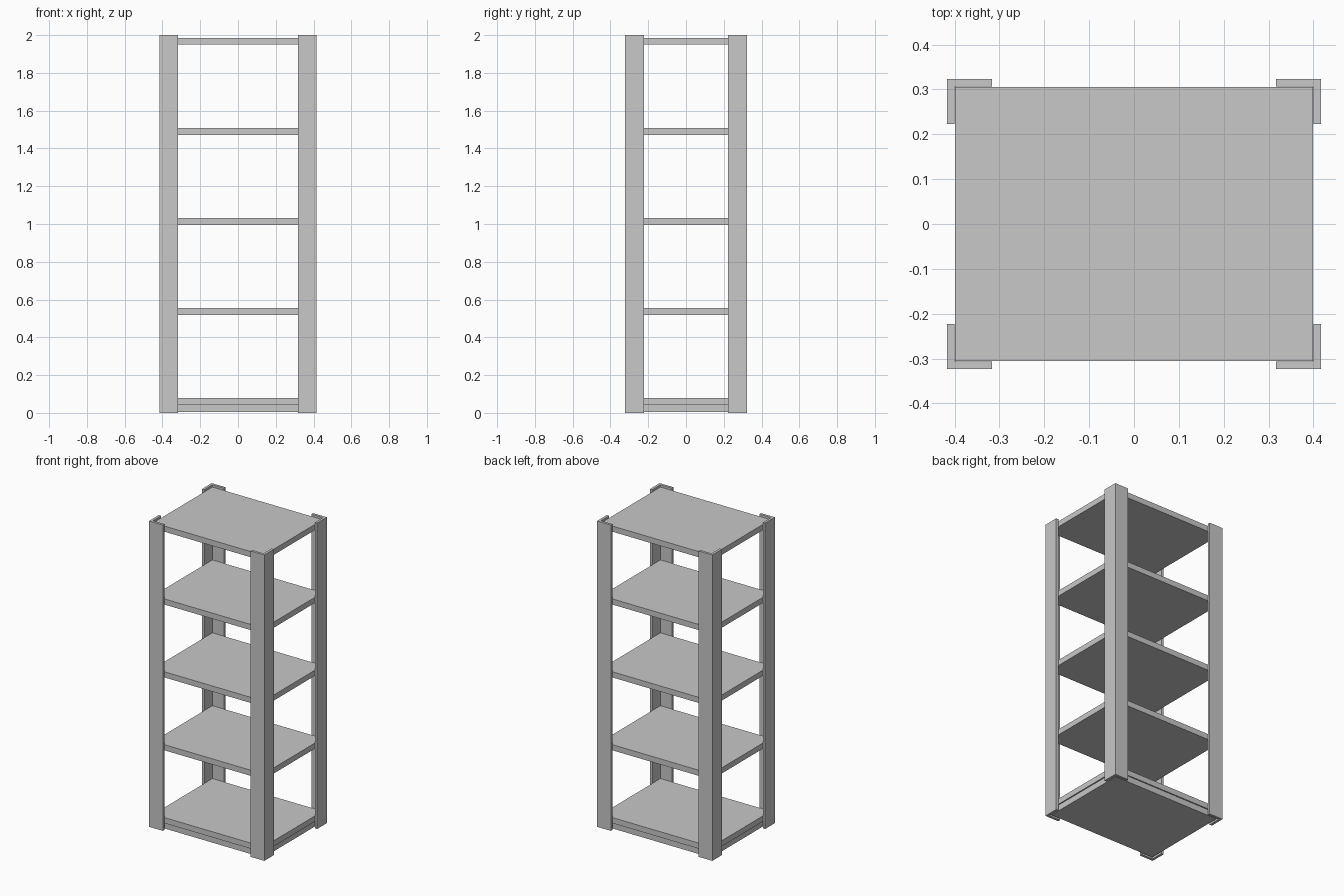
import bpy, bmesh

if "Cube" in bpy.data.objects:
    bpy.data.objects.remove(bpy.data.objects["Cube"])

grey = bpy.data.materials.new("metal_grey")
grey.diffuse_color = (0.58, 0.58, 0.58, 1)
grey.use_nodes = True
grey.node_tree.nodes["Principled BSDF"].inputs["Base Color"].default_value = grey.diffuse_color


def prism(name, pts, z0, z1):
    """Extrude a flat outline from z0 up to z1."""
    bm = bmesh.new()
    face = bm.faces.new([bm.verts.new((x, y, z0)) for x, y in pts])
    ext = bmesh.ops.extrude_face_region(bm, geom=[face])
    top = [v for v in ext["geom"] if isinstance(v, bmesh.types.BMVert)]
    bmesh.ops.translate(bm, verts=top, vec=(0, 0, z1 - z0))
    bmesh.ops.recalc_face_normals(bm, faces=bm.faces)
    mesh = bpy.data.meshes.new(name)
    bm.to_mesh(mesh)
    bm.free()
    mesh.materials.append(grey)
    obj = bpy.data.objects.new(name, mesh)
    bpy.context.collection.objects.link(obj)
    return obj


def slab(name, hx, hy, z0, z1):
    return prism(name, [(-hx, -hy), (hx, -hy), (hx, hy), (-hx, hy)], z0, z1)


# Four L-shaped corner posts
X, Y, W, T = 0.4165, 0.3235, 0.10, 0.0165
for sx, xn in ((-1, "left"), (1, "right")):
    for sy, yn in ((-1, "front"), (1, "back")):
        outline = [(X, Y), (X - W, Y), (X - W, Y - T),
                   (X - T, Y - T), (X - T, Y - W), (X, Y - W)]
        prism(f"{yn}_{xn}_post", [(sx * x, sy * y) for x, y in outline], 0, 2)

# Five shelves, evenly spaced
for i in range(5):
    top = 0.08 + i * 0.4765
    slab(f"shelf_{i + 1}", 0.399, 0.3055, top - 0.037, top)

# Slightly recessed base plate under the lowest shelf
slab("base_plate", 0.391, 0.2975, 0.004, 0.043)
